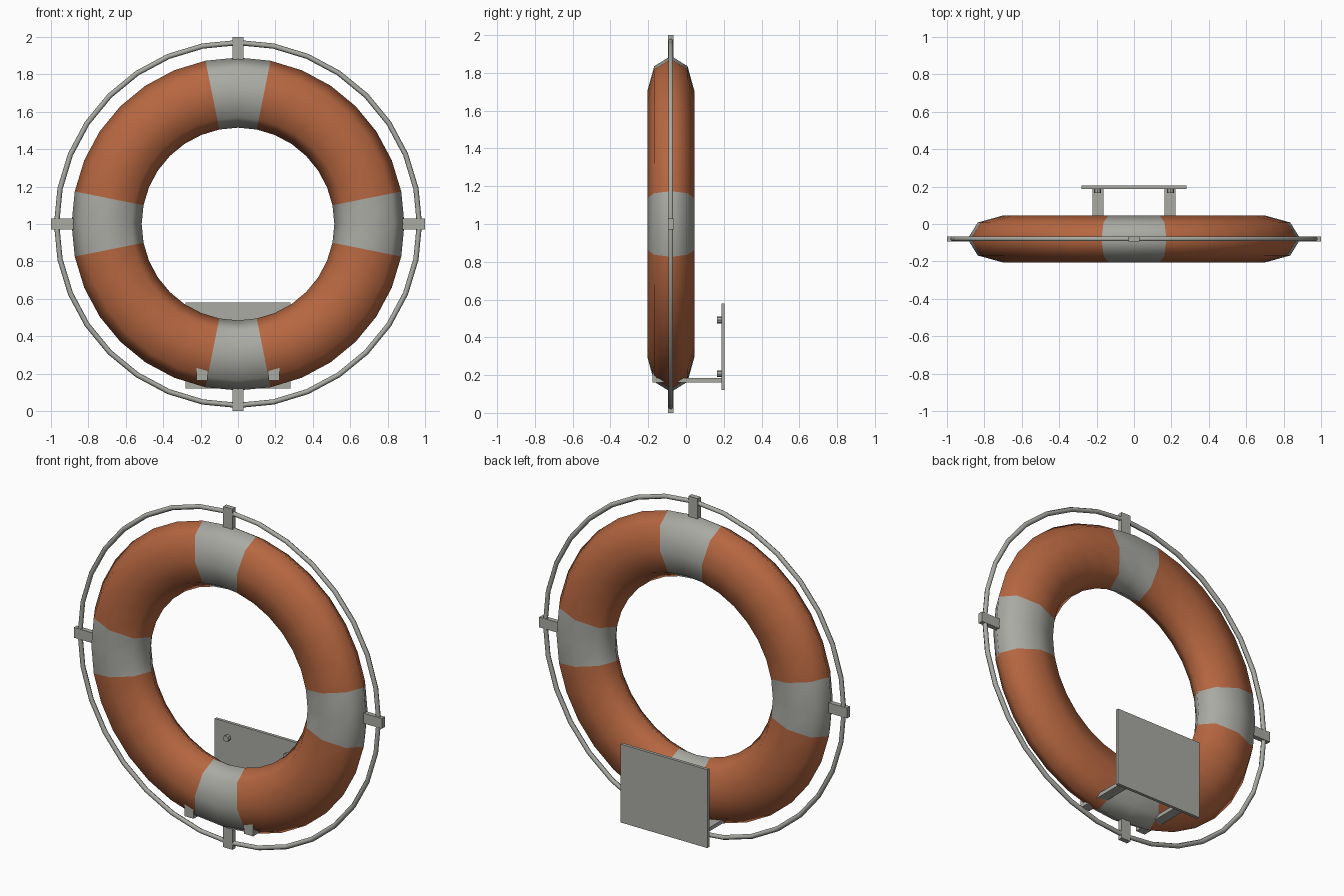
import bpy, bmesh, math
from mathutils import Matrix

if "Cube" in bpy.data.objects:
    bpy.data.objects.remove(bpy.data.objects["Cube"])

CY, CZ = -0.08, 1.0      # centre of the ring
SEG = 32


def material(name, rgb):
    m = bpy.data.materials.new(name)
    m.diffuse_color = (*rgb, 1)
    m.use_nodes = True
    m.node_tree.nodes["Principled BSDF"].inputs["Base Color"].default_value = m.diffuse_color
    return m


orange = material("orange", (0.47, 0.135, 0.052))
grey = material("light grey", (0.40, 0.405, 0.37))


def finish(bm, name, mats, smooth=False):
    bmesh.ops.recalc_face_normals(bm, faces=bm.faces)
    for f in bm.faces:
        f.smooth = smooth
    me = bpy.data.meshes.new(name)
    bm.to_mesh(me)
    bm.free()
    for m in mats:
        me.materials.append(m)
    ob = bpy.data.objects.new(name, me)
    bpy.context.collection.objects.link(ob)
    return ob


def torus(radius, a, b, sides):
    """Ring around the y axis with an elliptical section (a radial, b along y)."""
    bm = bmesh.new()
    rows = []
    for i in range(SEG):
        t = 2 * math.pi * i / SEG
        row = []
        for j in range(sides):
            p = 2 * math.pi * j / sides
            r = radius + a * math.cos(p)
            row.append(bm.verts.new((r * math.cos(t), CY + b * math.sin(p), CZ + r * math.sin(t))))
        rows.append(row)
    for i in range(SEG):
        for j in range(sides):
            k, l = (i + 1) % SEG, (j + 1) % sides
            bm.faces.new((rows[i][j], rows[k][j], rows[k][l], rows[i][l]))
    return bm


def box(name, x, y, z):
    bm = bmesh.new()
    bmesh.ops.create_cube(bm, size=1)
    for v in bm.verts:
        v.co = [(lo + hi) / 2 + c * (hi - lo) for c, (lo, hi) in zip(v.co, (x, y, z))]
    return finish(bm, name, [grey])


# Float ring with four grey bands
bm = torus(0.7025, 0.1875, 0.125, 8)
for f in bm.faces:
    c = f.calc_center_median()
    ang = math.degrees(math.atan2(c.z - CZ, c.x)) % 90
    f.material_index = 1 if min(ang, 90 - ang) < 11.25 else 0
finish(bm, "float_ring", [orange, grey], True)

# Grab rope around the outside
finish(torus(0.97, 0.014, 0.014, 6), "grab_rope", [grey], True)

# Rope clips
for name, dx, dz in (("right", 1, 0), ("left", -1, 0), ("top", 0, 1), ("bottom", 0, -1)):
    hx, hz = (0.06, 0.03) if dx else (0.03, 0.06)
    x, z = 0.94 * dx, CZ + 0.94 * dz
    box("rope_clip_" + name, (x - hx, x + hx), (CY - 0.014, CY + 0.014), (z - hz, z + hz))

# Wall plate behind the ring
box("wall_plate", (-0.282, 0.282), (0.187, 0.205), (0.12, 0.58))

# Support arms with upturned front lips, and plate bolts
for side, s in (("left", -1), ("right", 1)):
    x = (s * 0.193 - 0.029, s * 0.193 + 0.029)
    box("support_arm_" + side, x, (-0.176, 0.19), (0.162, 0.184))
    box("arm_lip_" + side, x, (-0.177, -0.157), (0.162, 0.24))
    for level, z in (("upper", 0.492), ("lower", 0.207)):
        bm = bmesh.new()
        bmesh.ops.create_cone(bm, cap_ends=True, segments=8, radius1=0.018, radius2=0.018, depth=0.024,
                              matrix=Matrix.Translation((s * 0.195, 0.177, z)) @ Matrix.Rotation(math.pi / 2, 4, 'X'))
        finish(bm, f"bolt_{level}_{side}", [grey])
